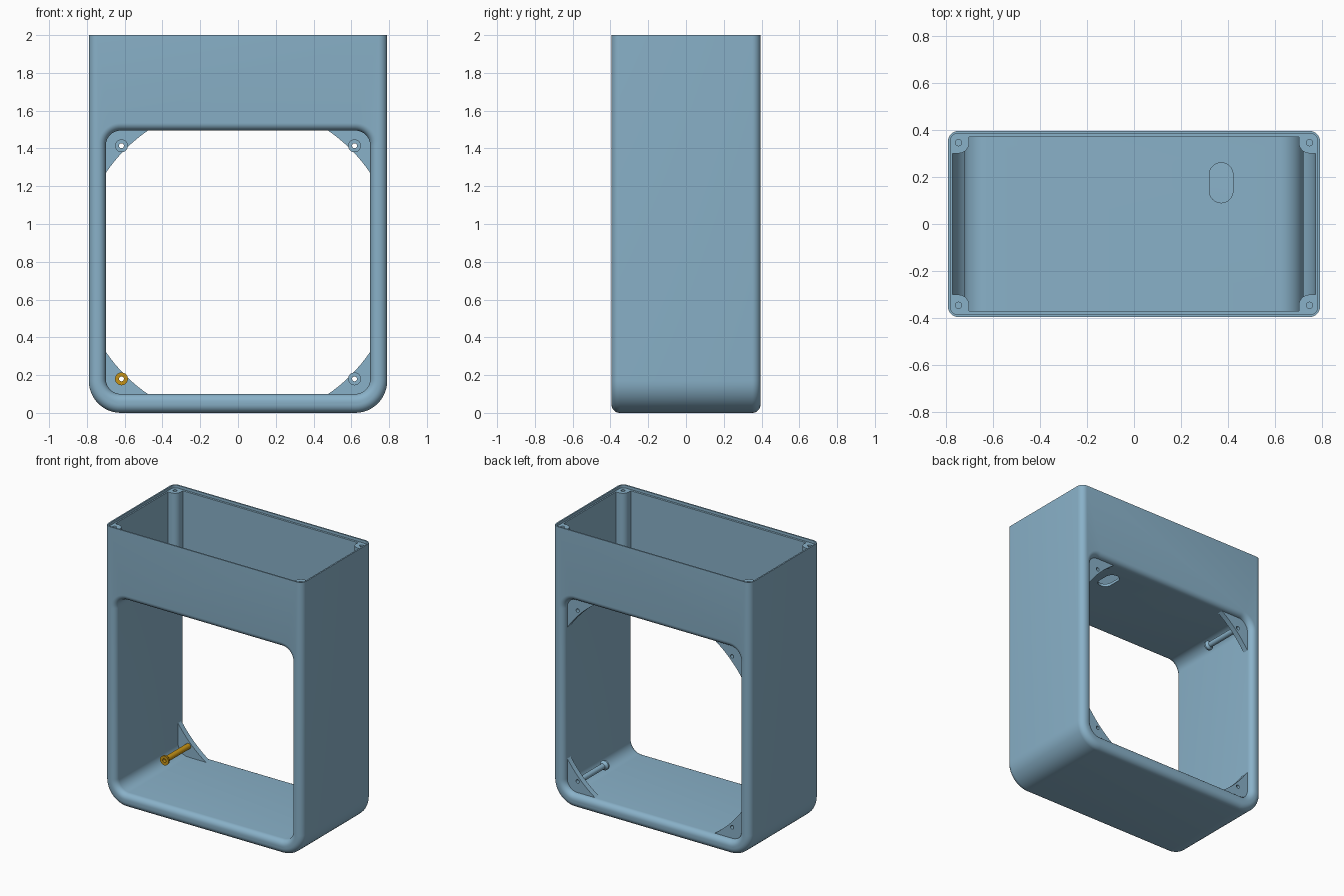
import bpy, bmesh, math

if "Cube" in bpy.data.objects:
    bpy.data.objects.remove(bpy.data.objects["Cube"])


def material(name, colour):
    m = bpy.data.materials.new(name)
    m.use_nodes = True
    m.diffuse_color = (*colour, 1)
    m.node_tree.nodes["Principled BSDF"].inputs["Base Color"].default_value = (*colour, 1)
    return m


BLUE = material("steel_blue", (0.25, 0.44, 0.58))
GOLD = material("gold", (0.56, 0.29, 0.008))


def arc(cx, cy, r, a0, a1, n=12):
    if r == 0:
        return [(cx, cy)]
    angles = [math.radians(a0 + (a1 - a0) * i / n) for i in range(n + 1)]
    return [(cx + r * math.cos(a), cy + r * math.sin(a)) for a in angles]


def circle(cx, cy, r, n=32):
    return arc(cx, cy, r, 0, 360, n)[:-1]


def rounded(hx, v0, v1, r0, r1):
    """Rectangle from v0 to v1 with lower radius r0 and upper radius r1."""
    return (arc(hx - r0, v0 + r0, r0, 270, 360) + arc(hx - r1, v1 - r1, r1, 0, 90)
            + arc(r1 - hx, v1 - r1, r1, 90, 180) + arc(r0 - hx, v0 + r0, r0, 180, 270))


def loft(name, sections, axis="y", mat=BLUE, closed=False):
    """Skin a list of (outline, position along axis)."""
    bm = bmesh.new()
    rings = [[bm.verts.new((u, t, v) if axis == "y" else (u, v, t)) for u, v in pts]
             for pts, t in sections]
    pairs = list(zip(rings, rings[1:]))
    if closed:
        pairs.append((rings[-1], rings[0]))
    else:
        bm.faces.new(rings[0])
        bm.faces.new(rings[-1])
    for a, b in pairs:
        for i in range(len(a)):
            j = (i + 1) % len(a)
            bm.faces.new((a[i], a[j], b[j], b[i]))
    bmesh.ops.recalc_face_normals(bm, faces=bm.faces)
    mesh = bpy.data.meshes.new(name)
    bm.to_mesh(mesh)
    bm.free()
    mesh.materials.append(mat)
    ob = bpy.data.objects.new(name, mesh)
    bpy.context.collection.objects.link(ob)
    return ob


def activate(ob):
    bpy.ops.object.select_all(action="DESELECT")
    ob.select_set(True)
    bpy.context.view_layer.objects.active = ob


def cut(ob, cutter):
    cutter.hide_render = True
    activate(ob)
    mod = ob.modifiers.new("cut", "BOOLEAN")
    mod.operation, mod.solver, mod.object = "DIFFERENCE", "EXACT", cutter
    bpy.ops.object.modifier_apply(modifier=mod.name)
    bpy.data.objects.remove(cutter)


def smooth(ob):
    activate(ob)
    bpy.ops.object.shade_smooth_by_angle(angle=math.radians(30))


DEPTH = 0.395
MID_Z = 0.797


def edge_round(r, steps=8):
    """(inset, y) pairs for a quarter round on the front, then on the back."""
    q = [(r * (1 - math.sin(a)), DEPTH - r * (1 - math.cos(a)))
         for a in (math.pi / 2 * i / steps for i in range(steps + 1))]
    return [(d, -y) for d, y in q] + [(d, y) for d, y in reversed(q)]


# Outer housing: rounded bottom corners, rounded front and back edges
housing = loft("housing", [(rounded(0.79 - d, d, 2, 0.17 - d, 0), y)
                           for d, y in edge_round(0.045)])

# Hollow interior, open at the top, leaving a sleeve around the window
cavity = loft("cavity_cutter", [(rounded(0.77, 0.025, 2.2, 0.145, 0), y)
                                for y in (-0.37, 0.37)])
cut(cavity, loft("sleeve", [(rounded(0.72, 0.08, 1.515, 0.1, 0.1), y)
                            for y in (-0.5, 0.5)]))
cut(housing, cavity)

# Shallow step for the lid around the rim
cut(housing, loft("rim_cutter", [(rounded(0.78, -0.385, 0.385, 0.035, 0.035), z)
                                 for z in (1.98, 2.2)], "z"))

# Window through the housing with flared edges
flare = [(0.04, -0.5)] + edge_round(0.04) + [(0.04, 0.5)]
cut(housing, loft("window_cutter", [
    (rounded(0.7 + d, 0.1 - d, 1.495 + d, 0.08 + d, 0.08 + d), y) for d, y in flare]))

# Cable slot in the compartment floor
slot = [(u + 0.37, v) for u, v in rounded(0.05, 0.09, 0.26, 0.05, 0.05)]
slot = [p for i, p in enumerate(slot) if math.dist(p, slot[i - 1]) > 1e-5]
cut(housing, loft("slot_cutter", [(slot, z) for z in (1.42, 1.6)], "z"))
smooth(housing)

# Corner tabs: a plate in the window with a large round opening
tabs = loft("corner_tabs", [(rounded(0.705, 0.095, 1.5, 0.08, 0.08), y)
                            for y in (0.315, 0.355)])
cut(tabs, loft("round_cutter", [(circle(0, MID_Z, 0.845, 128), y) for y in (0.2, 0.5)]))

# Hollow pins with flared heads, one in front of each tab
PIN = [(0.034, 0.04), (0.034, 0.052), (0.02, 0.07),
       (0.02, 0.317), (0.013, 0.317), (0.013, 0.04)]
for sx, side in ((1, "left"), (-1, "right")):
    for sz, level in ((1, "upper"), (-1, "lower")):
        x, z = sx * 0.617, MID_Z + sz * 0.617
        cut(tabs, loft("hole_cutter", [(circle(x, z, 0.013), y) for y in (0.2, 0.5)]))
        mat = GOLD if (sx, sz) == (-1, -1) else BLUE
        smooth(loft(f"{level}_{side}_pin", [(circle(x, z, r), y) for r, y in PIN],
                    mat=mat, closed=True))
smooth(tabs)

# Screw posts in the four corners of the compartment
outline = ([(0.771, 0.371), (0.7, 0.371)] + arc(0.745, 0.345, 0.045, 180, 270)
           + [(0.771, 0.3)])
for sx, side in ((1, "left"), (-1, "right")):
    for sy, end in ((1, "back"), (-1, "front")):
        post = loft(f"{end}_{side}_post", [([(sx * u, sy * v) for u, v in outline], z)
                                           for z in (1.46, 1.98)], "z")
        cut(post, loft("post_hole_cutter", [(circle(sx * 0.745, sy * 0.345, 0.013), z)
                                            for z in (1.75, 2.1)], "z"))
        smooth(post)
